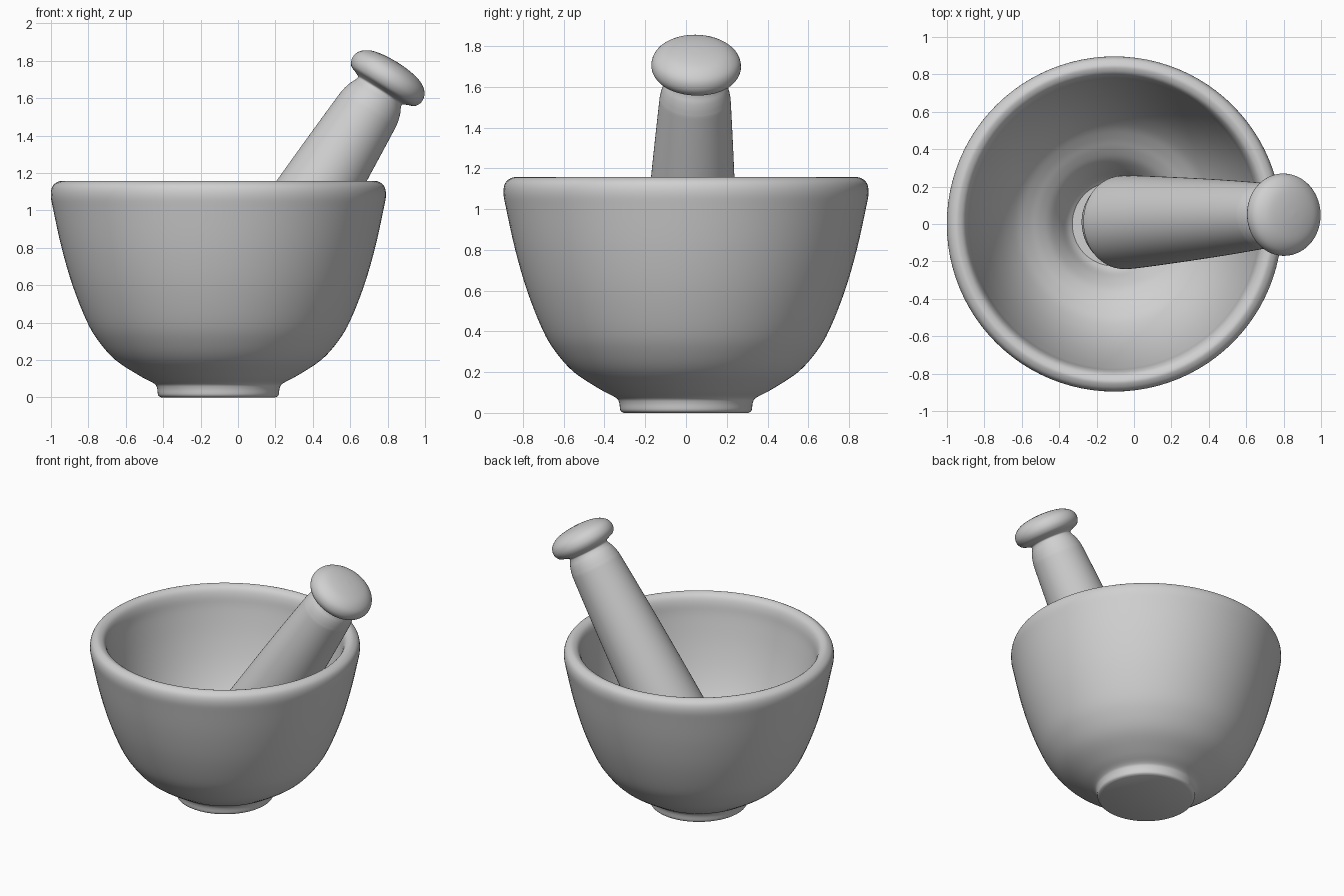
import bpy
import bmesh
import math
from mathutils import Vector

cube = bpy.data.objects.get("Cube")
if cube:
    bpy.data.objects.remove(cube, do_unlink=True)

stone = bpy.data.materials.new("grey stone")
stone.use_nodes = True
GREY = (0.63, 0.63, 0.63, 1)
stone.diffuse_color = GREY
bsdf = next(n for n in stone.node_tree.nodes if n.type == "BSDF_PRINCIPLED")
bsdf.inputs["Base Color"].default_value = GREY
bsdf.inputs["Roughness"].default_value = 0.6


def smooth_profile(points, steps=4):
    """Catmull-Rom curve through (radius, height) points."""
    pts = [Vector(p) for p in points]
    ext = [pts[0]] + pts + [pts[-1]]
    curve = []
    for a, b, c, d in zip(ext, ext[1:], ext[2:], ext[3:]):
        for i in range(steps):
            t = i / steps
            p = 0.5 * (2 * b + (c - a) * t + (2 * a - 5 * b + 4 * c - d) * t ** 2
                       + (3 * b - a - 3 * c + d) * t ** 3)
            curve.append((max(p.x, 0), p.y))
    return curve + [tuple(pts[-1])]


def lathe(name, profile, segments=96):
    """Spin a profile round z into a closed, smooth solid."""
    bm = bmesh.new()
    verts = [bm.verts.new((r, 0, z)) for r, z in profile]
    edges = [bm.edges.new(pair) for pair in zip(verts, verts[1:])]
    bmesh.ops.spin(bm, geom=verts + edges, cent=(0, 0, 0), axis=(0, 0, 1),
                   angle=math.tau, steps=segments, use_duplicate=False)
    bmesh.ops.remove_doubles(bm, verts=bm.verts, dist=0.0005)
    bmesh.ops.recalc_face_normals(bm, faces=bm.faces)
    mesh = bpy.data.meshes.new(name)
    bm.to_mesh(mesh)
    bm.free()
    mesh.materials.append(stone)
    obj = bpy.data.objects.new(name, mesh)
    bpy.context.collection.objects.link(obj)
    bpy.ops.object.select_all(action="DESELECT")
    obj.select_set(True)
    bpy.context.view_layer.objects.active = obj
    bpy.ops.object.shade_smooth_by_angle(angle=math.radians(40))
    return obj


# Mortar: foot, outer wall, rounded rim, inner wall, shelf and a small well
outer = [(0.305, 0), (0.322, 0.012), (0.328, 0.05), (0.345, 0.075), (0.42, 0.115),
         (0.55, 0.2), (0.64, 0.3), (0.705, 0.41), (0.78, 0.6), (0.838, 0.8),
         (0.882, 1.0), (0.896, 1.08), (0.886, 1.13), (0.855, 1.154)]
inner = [(0.83, 1.154), (0.802, 1.135), (0.784, 1.09), (0.77, 1.0), (0.728, 0.82),
         (0.672, 0.65), (0.605, 0.51), (0.53, 0.405), (0.46, 0.345), (0.4, 0.305),
         (0.345, 0.26), (0.295, 0.195), (0.255, 0.13), (0.225, 0.1)]
bowl = lathe("mortar_bowl", [(0, 0)] + smooth_profile(outer + inner) + [(0, 0.1)])
bowl.location = (-0.105, 0, 0)

# Pestle: round grinding end, tapering shaft, pinched neck and domed knob
low = Vector((-0.03, 0.01, 0.385))
knob = Vector((0.803, 0.05, 1.708))
length = (knob - low).length
R = 0.25
grinding_end = [(R * math.sin(a), -R * math.cos(a))
                for a in (math.radians(15 * i) for i in range(7))]
shaft = [(0.229, 0.46), (0.204, 0.92), (0.178, length - 0.25), (0.171, length - 0.18),
         (0.158, length - 0.132), (0.143, length - 0.1), (0.14, length - 0.08)]
cap = [(0.165, length - 0.067), (0.202, length - 0.05), (0.22, length - 0.01),
       (0.206, length + 0.038), (0.155, length + 0.075), (0.08, length + 0.092),
       (0, length + 0.097)]
pestle = lathe("pestle", smooth_profile(grinding_end + shaft + cap))
pestle.rotation_mode = "QUATERNION"
pestle.rotation_quaternion = (knob - low).to_track_quat("Z", "Y")
pestle.location = low
